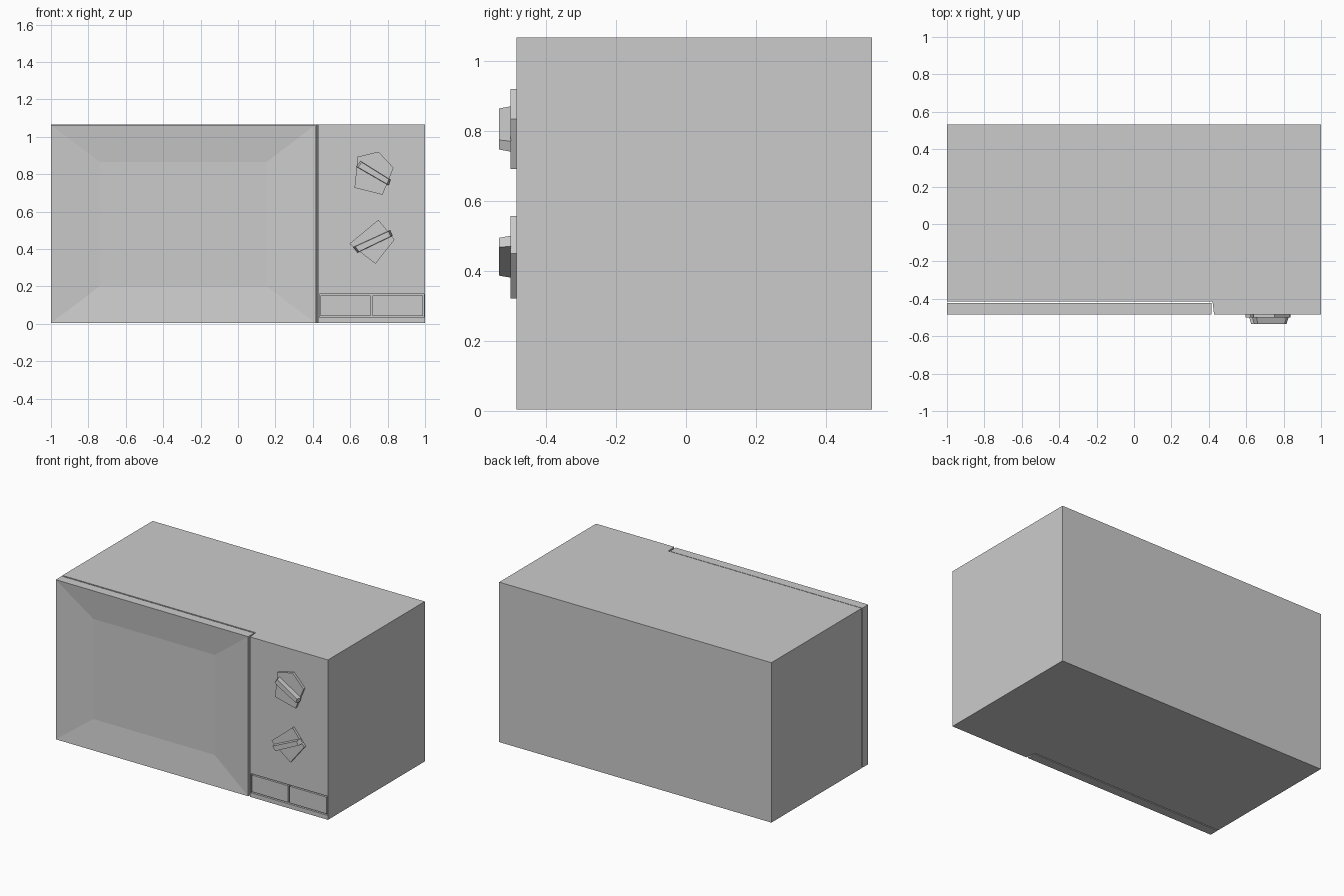
import bpy, bmesh
from mathutils import Vector

if "Cube" in bpy.data.objects:
    bpy.data.objects.remove(bpy.data.objects["Cube"])

Z0, Z1 = 0.004, 1.066
FRONT = -0.484


def finish(name, bm):
    bmesh.ops.recalc_face_normals(bm, faces=bm.faces)
    me = bpy.data.meshes.new(name)
    bm.to_mesh(me)
    bm.free()
    ob = bpy.data.objects.new(name, me)
    bpy.context.collection.objects.link(ob)
    return ob


def prism(name, pts, offset, taper=1.0):
    """Extrude a polygon of 3D points along offset, scaling the far end."""
    bm = bmesh.new()
    pts = [Vector(p) for p in pts]
    centre = sum(pts, Vector()) / len(pts)
    a = [bm.verts.new(p) for p in pts]
    b = [bm.verts.new(centre + (p - centre) * taper + Vector(offset)) for p in pts]
    bm.faces.new(a)
    bm.faces.new(b)
    n = len(pts)
    for i in range(n):
        j = (i + 1) % n
        bm.faces.new((a[i], a[j], b[j], b[i]))
    return finish(name, bm)


def box(name, x0, x1, y0, y1, z0, z1):
    return prism(name, [(x0, y0, z0), (x1, y0, z0), (x1, y0, z1), (x0, y0, z1)],
                 (0, y1 - y0, 0))


# Case with the control panel standing forward on the right
plan = [(-1, -0.415), (0.42, -0.415), (0.428, FRONT), (1, FRONT), (1, 0.532), (-1, 0.532)]
case = prism("case", [(x, y, Z0) for x, y in plan], (0, 0, Z1 - Z0))

# Pocket for the push buttons
cutter = box("button_pocket_cutter", 0.436, 0.995, -0.6, FRONT + 0.02, 0.033, 0.16)
cutter.hide_render = True
mod = case.modifiers.new("button_pocket", 'BOOLEAN')
mod.operation = 'DIFFERENCE'
mod.solver = 'EXACT'
mod.object = cutter
bpy.context.view_layer.objects.active = case
bpy.ops.object.modifier_apply(modifier=mod.name)
bpy.data.objects.remove(cutter)

# Push buttons
for side, x0, x1 in (("left", 0.441, 0.708), ("right", 0.718, 0.99)):
    box(side + "_button", x0, x1, FRONT, FRONT + 0.021, 0.041, 0.152)

# Door with a sloped, recessed window
bm = bmesh.new()


def ring(x0, x1, z0, z1, y):
    return [bm.verts.new(p) for p in ((x0, y, z0), (x1, y, z0), (x1, y, z1), (x0, y, z1))]


rings = [ring(-1, 0.414, Z0, Z1 - 0.002, -0.422),
         ring(-1, 0.414, Z0, Z1 - 0.002, FRONT),
         ring(-0.74, 0.153, 0.2, 0.865, FRONT + 0.022)]
for a, b in zip(rings, rings[1:]):
    for i in range(4):
        j = (i + 1) % 4
        bm.faces.new((a[i], a[j], b[j], b[i]))
bm.faces.new(rings[0])
bm.faces.new(rings[-1])
finish("door", bm)

# Dials: faceted base plate and a tapered finger grip
dials = {
    "upper": ([(0.64, 0.893), (0.751, 0.92), (0.832, 0.834), (0.773, 0.69), (0.623, 0.727)],
              [(0.655, 0.87), (0.815, 0.77), (0.805, 0.74), (0.632, 0.84)]),
    "lower": ([(0.751, 0.556), (0.837, 0.449), (0.735, 0.321), (0.596, 0.428)],
              [(0.616, 0.41), (0.813, 0.5), (0.826, 0.47), (0.639, 0.38)]),
}
for name, (plate, grip) in dials.items():
    prism(name + "_dial_plate", [(x, FRONT, z) for x, z in plate], (0, -0.017, 0))
    prism(name + "_dial_grip", [(x, FRONT - 0.016, z) for x, z in grip], (0, -0.034, 0), 0.9)
